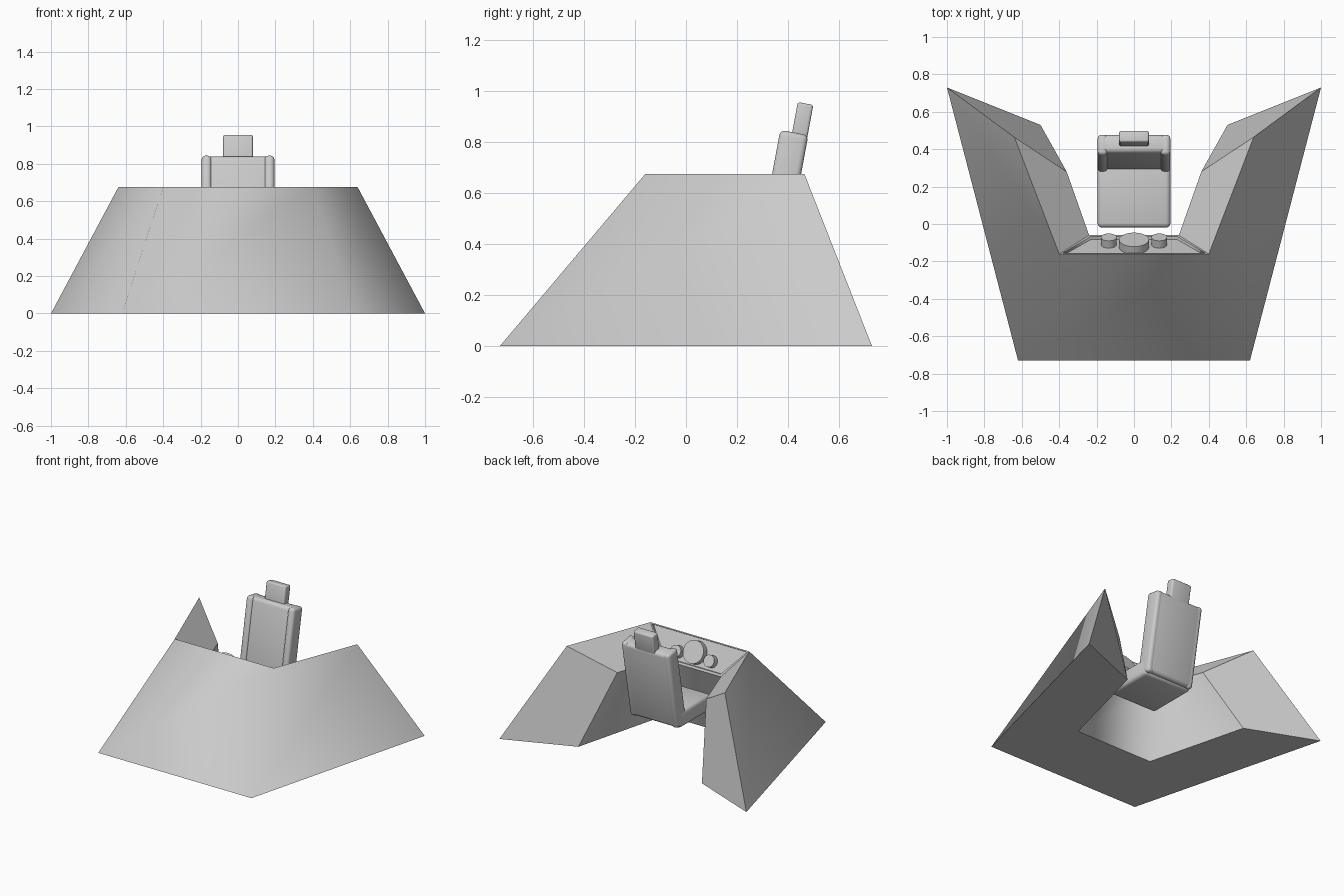
import bpy, bmesh, math
from mathutils import Matrix, Vector

if "Cube" in bpy.data.objects:
    bpy.data.objects.remove(bpy.data.objects["Cube"])


def finish(name, bm):
    mesh = bpy.data.meshes.new(name)
    bm.to_mesh(mesh)
    bm.free()
    obj = bpy.data.objects.new(name, mesh)
    bpy.context.collection.objects.link(obj)
    return obj


def smooth(obj, angle=35):
    bpy.ops.object.select_all(action='DESELECT')
    obj.select_set(True)
    bpy.context.view_layer.objects.active = obj
    bpy.ops.object.shade_smooth_by_angle(angle=math.radians(angle))


def rounded_box(name, center, size, bevel, tilt=0):
    bm = bmesh.new()
    bmesh.ops.create_cube(bm, size=1, matrix=Matrix.Diagonal((*size, 1)))
    bmesh.ops.bevel(bm, geom=bm.edges[:], offset=bevel, segments=3,
                    profile=0.5, affect='EDGES')
    bm.transform(Matrix.Translation(center) @ Matrix.Rotation(math.radians(tilt), 4, 'X'))
    smooth(finish(name, bm))


# Cockpit shell: one profile (outer foot, ridge, inner lip, inner foot) at 4 stations
end = [(1, .73, 0), (.64, .465, .675), (.36, .28, .485), (.5, .53, 0)]
corner = [(.62, -.73, 0), (.4, -.16, .675), (.24, -.06, .485), (.31, -.205, 0)]
mirror = lambda pts: [(-x, y, z) for x, y, z in pts]
bm = bmesh.new()
rings = [[bm.verts.new(p) for p in pts]
         for pts in (mirror(end), mirror(corner), corner, end)]
for s, (a, b) in enumerate(zip(rings, rings[1:])):
    for k in range(4):
        n = (k + 1) % 4
        face = bm.faces.new((a[k], b[k], b[n], a[n]))
        if s == 1 and k == 1:
            console = face
bm.faces.new(rings[0])
bm.faces.new(rings[-1][::-1])
bmesh.ops.recalc_face_normals(bm, faces=bm.faces[:])
for e in bm.edges:
    e.smooth = False
for ring in rings[1:3]:
    for k in (0, 2):
        bm.edges.get((ring[k], ring[k + 1])).smooth = True

# Recessed instrument panel
bmesh.ops.inset_individual(bm, faces=[console], thickness=.018)
bmesh.ops.inset_individual(bm, faces=[console], thickness=.004, depth=-.015)
for e in console.edges:
    e.smooth = False
for f in bm.faces:
    f.smooth = True
finish("cockpit_shell", bm)

# Round gauges standing on the panel
normal = Vector((0, .19, .1)).normalized()
turn = normal.to_track_quat('Z', 'Y').to_matrix().to_4x4()
for name, x, z, r in (("main_gauge", 0, .58, .08),
                      ("left_gauge", -.135, .555, .042),
                      ("right_gauge", .135, .555, .042)):
    y = -.16 + .1 * (.675 - z) / .19
    bm = bmesh.new()
    bmesh.ops.create_cone(bm, cap_ends=True, segments=32, radius1=r, radius2=r, depth=.05)
    bm.transform(Matrix.Translation(Vector((x, y, z)) + normal * .005) @ turn)
    smooth(finish(name, bm))

# Seat
rounded_box("seat_cushion", (0, .165, .305), (.39, .37, .12), .025)
rounded_box("seat_back", (0, .378, .55), (.385, .1, .58), .025, -10.5)
for side in (-1, 1):
    rounded_box("seat_bolster", (side * .168, .372, .55), (.052, .112, .585), .02, -10.5)
rounded_box("headrest", (0, .454, .868), (.158, .062, .17), .01, -10.5)
